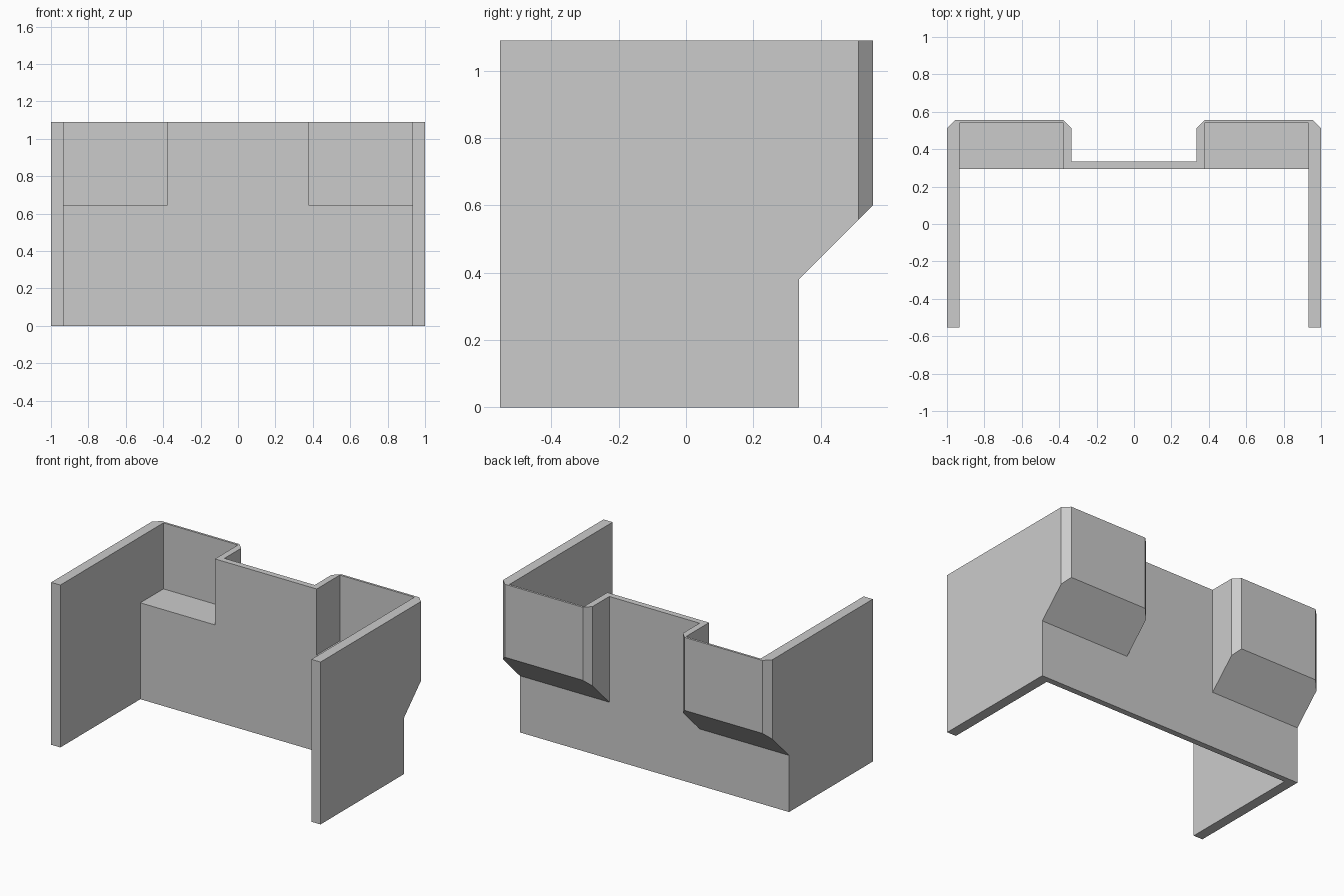
import bpy
import bmesh
from mathutils import Vector

cube = bpy.data.objects.get("Cube")
if cube:
    bpy.data.objects.remove(cube, do_unlink=True)

# Main dimensions
HEIGHT = 1.09
FRONT, BACK, BAY_BACK = -0.553, 0.335, 0.555
WALL_IN = 0.295          # inner face of the back wall
SIDE_IN = 0.932          # inner face of the side walls
BAY_IN = 0.335           # bay edge nearest the middle
CHAMFER = 0.043
SLOPE_START = 0.38       # height where the bay underside begins

grey = bpy.data.materials.new("plain grey")
grey.use_nodes = True
grey.diffuse_color = (0.6, 0.6, 0.6, 1)
bsdf = next(n for n in grey.node_tree.nodes if n.type == 'BSDF_PRINCIPLED')
bsdf.inputs["Base Color"].default_value = (0.6, 0.6, 0.6, 1)


def prism(name, points, offset):
    """Extrude a flat outline along the offset into a closed solid."""
    bm = bmesh.new()
    face = bm.faces.new([bm.verts.new(p) for p in points])
    moved = bmesh.ops.extrude_face_region(bm, geom=[face])["geom"]
    verts = [v for v in moved if isinstance(v, bmesh.types.BMVert)]
    bmesh.ops.translate(bm, verts=verts, vec=Vector(offset))
    bmesh.ops.recalc_face_normals(bm, faces=bm.faces)
    mesh = bpy.data.meshes.new(name)
    bm.to_mesh(mesh)
    bm.free()
    mesh.materials.append(grey)
    obj = bpy.data.objects.new(name, mesh)
    bpy.context.collection.objects.link(obj)
    return obj


def cut(target, cutter):
    """Subtract the cutter from the target and discard it."""
    cutter.hide_render = True
    mod = target.modifiers.new("cut", 'BOOLEAN')
    mod.operation = 'DIFFERENCE'
    mod.solver = 'EXACT'
    mod.object = cutter
    graph = bpy.context.evaluated_depsgraph_get()
    mesh = bpy.data.meshes.new_from_object(target.evaluated_get(graph))
    target.modifiers.clear()
    target.data = mesh
    bpy.data.objects.remove(cutter, do_unlink=True)


# Walls: half plan from front inner corner round to the middle of the back
half = [
    (SIDE_IN, WALL_IN), (SIDE_IN, FRONT), (1, FRONT),
    (1, BAY_BACK - CHAMFER), (1 - CHAMFER, BAY_BACK),
    (BAY_IN + CHAMFER, BAY_BACK), (BAY_IN, BAY_BACK - CHAMFER),
    (BAY_IN, BACK),
]
plan = half + [(-x, y) for x, y in reversed(half)]
walls = prism("walls_with_bays", [(x, y, 0) for x, y in plan], (0, 0, HEIGHT))

# Sloping underside of both bays
far = 0.7
wedge = [(BACK, -0.1), (BACK, SLOPE_START),
         (far, SLOPE_START + far - BACK), (far, -0.1)]
cut(walls, prism("slope_cutter", [(-1.1, y, z) for y, z in wedge], (2.2, 0, 0)))

# Open pockets inside the bays
for side in (-1, 1):
    corners = [(0.378, 0.2), (SIDE_IN, 0.2), (SIDE_IN, 0.54), (0.378, 0.54)]
    pocket = prism("pocket_cutter",
                   [(side * x, y, 0.647) for x, y in corners], (0, 0, 0.6))
    cut(walls, pocket)
